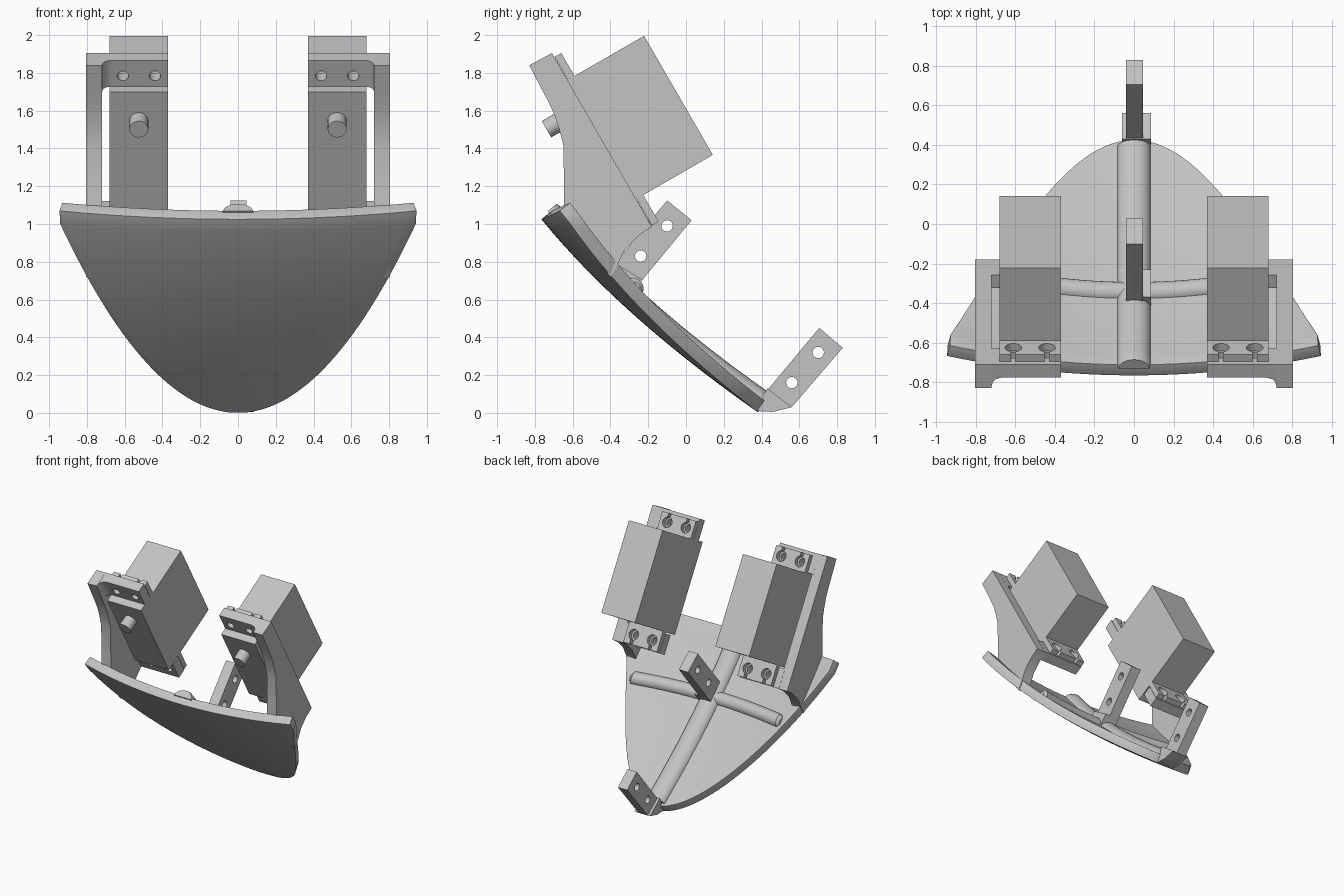
import bpy, bmesh, math
from mathutils import Vector

cube = bpy.data.objects.get("Cube")
if cube:
    bpy.data.objects.remove(cube)

grey = bpy.data.materials.new("light_grey")
grey.use_nodes = True
grey.diffuse_color = (0.55, 0.55, 0.55, 1)
grey.node_tree.nodes["Principled BSDF"].inputs["Base Color"].default_value = (0.55, 0.55, 0.55, 1)


def make(name, bm):
    mesh = bpy.data.meshes.new(name)
    bm.to_mesh(mesh)
    bm.free()
    mesh.materials.append(grey)
    obj = bpy.data.objects.new(name, mesh)
    bpy.context.collection.objects.link(obj)
    return obj


def activate(obj):
    bpy.ops.object.select_all(action='DESELECT')
    obj.select_set(True)
    bpy.context.view_layer.objects.active = obj


def smooth(obj, angle=35):
    activate(obj)
    bpy.ops.object.shade_smooth_by_angle(angle=math.radians(angle))


def loft(name, rings):
    """Closed solid through a list of rings with equal point counts."""
    bm = bmesh.new()
    loops = [[bm.verts.new(p) for p in ring] for ring in rings]
    for a, b in zip(loops, loops[1:]):
        for i in range(len(a)):
            j = (i + 1) % len(a)
            bm.faces.new((a[i], a[j], b[j], b[i]))
    bm.faces.new(loops[0])
    bm.faces.new(loops[-1])
    bmesh.ops.recalc_face_normals(bm, faces=bm.faces)
    return make(name, bm)


def cut(obj, cutters):
    for c in cutters:
        activate(obj)
        mod = obj.modifiers.new("hole", 'BOOLEAN')
        mod.operation = 'DIFFERENCE'
        mod.solver = 'EXACT'
        mod.object = c
        bpy.ops.object.modifier_apply(modifier=mod.name)
        bpy.data.objects.remove(c)


def circle(r, n=24):
    return [(r * math.cos(2 * math.pi * i / n), r * math.sin(2 * math.pi * i / n)) for i in range(n)]


# Curved shield: outer skin as a function of x and height
def skin(x, z):
    return Vector((x, 0.385 - 1.43 * z + 0.3 * z * z + 0.15 * x * x, z))


def skin_frame(x, z):
    tx = Vector((1, 0.3 * x, 0))
    tz = Vector((0, -1.43 + 0.6 * z, 1)).normalized()
    n = tz.cross(tx).normalized()
    return tz, (n if n.y > 0 else -n)


COLS, ROWS = 32, 28
bm = bmesh.new()
grid = []
for j in range(ROWS + 1):
    v = 0.05 + 0.95 * j / ROWS
    row = []
    for i in range(COLS + 1):
        x = (2 * i / COLS - 1) * min(0.975 * v, 0.945)
        row.append(bm.verts.new(skin(x, 1.025 * v * v + 0.05 * x * x)))
    grid.append(row)
for j in range(ROWS):
    for i in range(COLS):
        bm.faces.new((grid[j][i], grid[j][i + 1], grid[j + 1][i + 1], grid[j + 1][i]))
bm.normal_update()
bm.faces.ensure_lookup_table()
if bm.faces[0].normal.y > 0:
    bmesh.ops.reverse_faces(bm, faces=bm.faces)
shield = make("shield", bm)
solid = shield.modifiers.new("thickness", 'SOLIDIFY')
solid.thickness = 0.07
solid.offset = -1
bevel = shield.modifiers.new("soft_rim", 'BEVEL')
bevel.width = 0.025
bevel.segments = 3
bevel.angle_limit = math.radians(50)
smooth(shield, 40)

# Rounded ribs on the inner face
arch = [(math.cos(math.pi * i / 12), math.sin(math.pi * i / 12)) for i in range(13)]


def spine_ring(z, scale=1):
    tz, n = skin_frame(0, z)
    base = skin(0, z) + n * 0.055
    return [base + Vector((0.085 * a * scale, 0, 0)) + n * 0.065 * b * scale for a, b in arch]


def cross_ring(x, scale=1):
    tz, n = skin_frame(x, 0.62)
    base = skin(x, 0.62) + n * 0.055
    return [base + tz * 0.055 * a * scale + n * 0.055 * b * scale for a, b in arch]


smooth(loft("spine_rib", [spine_ring(0.02 + i * 0.05) for i in range(21)] + [spine_ring(1.035, 0.9)]))
cross = [cross_ring(-0.7, 0.6)] + [cross_ring(-0.68 + i * 0.068) for i in range(21)] + [cross_ring(0.7, 0.6)]
smooth(loft("cross_rib", cross))


# Drilled tabs on the spine
def slab(name, pts, x0, x1):
    return loft(name, [[(x, y, z) for y, z in pts] for x in (x0, x1)])


def tab(name, pts, holes):
    obj = slab(name, pts, -0.04, 0.045)
    cut(obj, [slab("cutter", [(y + a, z + b) for a, b in circle(0.03)], -0.2, 0.2) for y, z in holes])
    smooth(obj)


tab("upper_tab", [(-0.10, 1.125), (0.03, 1.02), (-0.30, 0.62), (-0.43, 0.73)],
    [(-0.10, 0.99), (-0.24, 0.83)])
tab("lower_tab", [(0.705, 0.45), (0.83, 0.345), (0.56, 0.03), (0.46, 0.005), (0.38, 0.03), (0.43, 0.12)],
    [(0.70, 0.32), (0.56, 0.16)])
slab("upper_tab_foot", [(-0.37, 0.79), (-0.23, 0.705), (-0.30, 0.62), (-0.43, 0.72)], 0.045, 0.085)
slab("lower_tab_foot", [(0.43, 0.13), (0.56, 0.03), (0.46, 0.005), (0.37, 0.01)], -0.06, 0.085)


# Motor frame: n points out of the motor's back, t runs down its length
def place(s, x, n, t):
    return Vector((s * x, -0.66 + 0.866 * n + 0.5 * t, 1.905 + 0.5 * n - 0.866 * t))


def block(name, s, x, n, t):
    corners = [(x[0], n[0]), (x[1], n[0]), (x[1], n[1]), (x[0], n[1])]
    return loft(name, [[place(s, a, b, c) for a, b in corners] for c in t])


def peg(name, s, x, t, r, n):
    return loft(name, [[place(s, x + a, c, t + b) for a, b in circle(r)] for c in n])


ARM = [(-0.83, 1.84), (-0.71, 1.905), (-0.18, 0.985), (-0.25, 0.94), (-0.32, 0.87), (-0.37, 0.77),
       (-0.40, 0.72), (-0.645, 1.01), (-0.645, 1.20), (-0.65, 1.42), (-0.67, 1.50), (-0.695, 1.575),
       (-0.73, 1.65), (-0.77, 1.725)]
PLATE = [(0.37, -0.043), (0.73, -0.043), (0.73, -0.175), (0.72, -0.175), (0.715, -0.148),
         (0.70, -0.13), (0.67, -0.12), (0.37, -0.12)]
WIDTH = (0.37, 0.68)

for side, s in (("left", 1), ("right", -1)):
    # Bracket arm and its two cross plates
    smooth(slab(side + "_bracket_arm", ARM, s * 0.72, s * 0.805), 20)
    upper = loft(side + "_upper_plate", [[place(s, x, n, t) for x, n in PLATE] for t in (-0.025, 0.135)])
    lower = block(side + "_lower_plate", s, (0.37, 0.73), (-0.12, -0.043), (0.88, 1.035))
    # Motor body, front case, shaft and slotted mounting flange
    block(side + "_motor_body", s, WIDTH, (-0.02, 0.425), (0.14, 0.868))
    block(side + "_motor_front", s, WIDTH, (-0.18, -0.02), (0.135, 0.868))
    smooth(peg(side + "_motor_shaft", s, 0.525, 0.31, 0.05, (-0.27, -0.15)))
    flange = block(side + "_motor_flange", s, WIDTH, (-0.041, 0), (0, 1.03))
    for x in (0.44, 0.61):
        for plate, t, end in ((upper, 0.07, (-0.05, 0.07)), (lower, 0.955, (0.955, 1.08))):
            cut(plate, [peg("cutter", s, x, t, 0.03, (-0.3, 0.1))])
            cut(flange, [peg("cutter", s, x, t, 0.042, (-0.1, 0.1)),
                         block("cutter", s, (x - 0.012, x + 0.012), (-0.1, 0.1), end)])
    for obj in (upper, lower, flange):
        smooth(obj)
